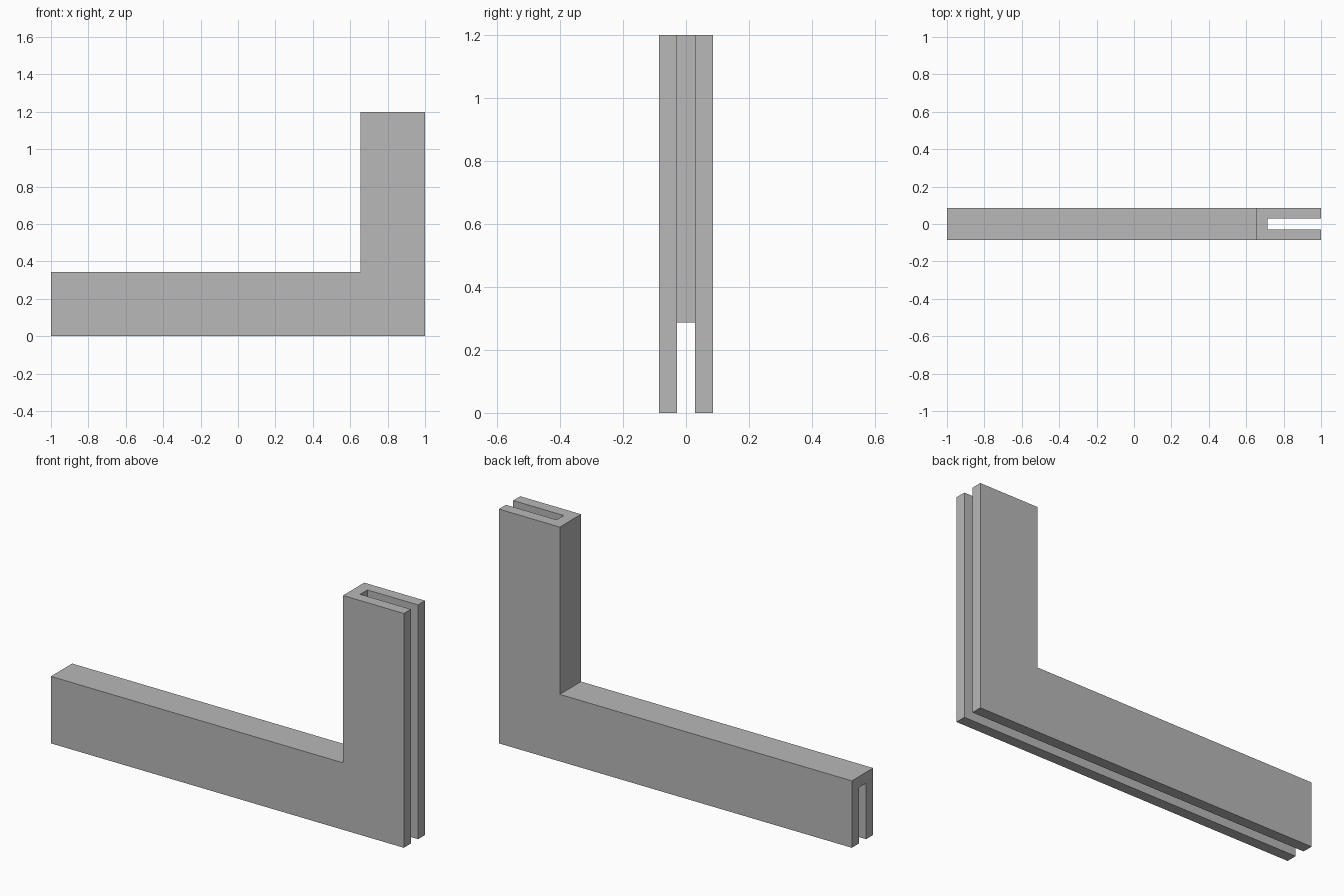
import bpy
import bmesh

if "Cube" in bpy.data.objects:
    bpy.data.objects.remove(bpy.data.objects["Cube"], do_unlink=True)

# Plain grey material
grey = bpy.data.materials.new("plain_grey")
grey.use_nodes = True
colour = (0.48, 0.48, 0.48, 1)
grey.diffuse_color = colour
grey.node_tree.nodes["Principled BSDF"].inputs["Base Color"].default_value = colour


def l_prism(name, left, right, bottom, top, inner_x, inner_z, half_depth):
    """L-shaped profile in XZ, extruded along y."""
    profile = [(left, bottom), (right, bottom), (right, top),
               (inner_x, top), (inner_x, inner_z), (left, inner_z)]
    bm = bmesh.new()
    face = bm.faces.new([bm.verts.new((x, -half_depth, z)) for x, z in profile])
    new = bmesh.ops.extrude_face_region(bm, geom=[face])["geom"]
    verts = [v for v in new if isinstance(v, bmesh.types.BMVert)]
    bmesh.ops.translate(bm, vec=(0, 2 * half_depth, 0), verts=verts)
    bmesh.ops.recalc_face_normals(bm, faces=bm.faces)
    mesh = bpy.data.meshes.new(name)
    bm.to_mesh(mesh)
    bm.free()
    mesh.materials.append(grey)
    obj = bpy.data.objects.new(name, mesh)
    bpy.context.collection.objects.link(obj)
    return obj


# Bracket body and the groove along its outer edges
bracket = l_prism("corner_bracket", -1, 1, 0, 1.2, 0.655, 0.343, 0.086)
cutter = l_prism("groove_cutter", -1.1, 1.1, -0.1, 1.3, 0.713, 0.287, 0.029)
cutter.hide_render = True

groove = bracket.modifiers.new("groove", 'BOOLEAN')
groove.operation = 'DIFFERENCE'
groove.solver = 'EXACT'
groove.object = cutter

# Bake the cut and drop the cutter
bpy.context.view_layer.update()
bpy.context.view_layer.objects.active = bracket
bracket.select_set(True)
bpy.ops.object.modifier_apply(modifier=groove.name)
bpy.data.objects.remove(cutter, do_unlink=True)
